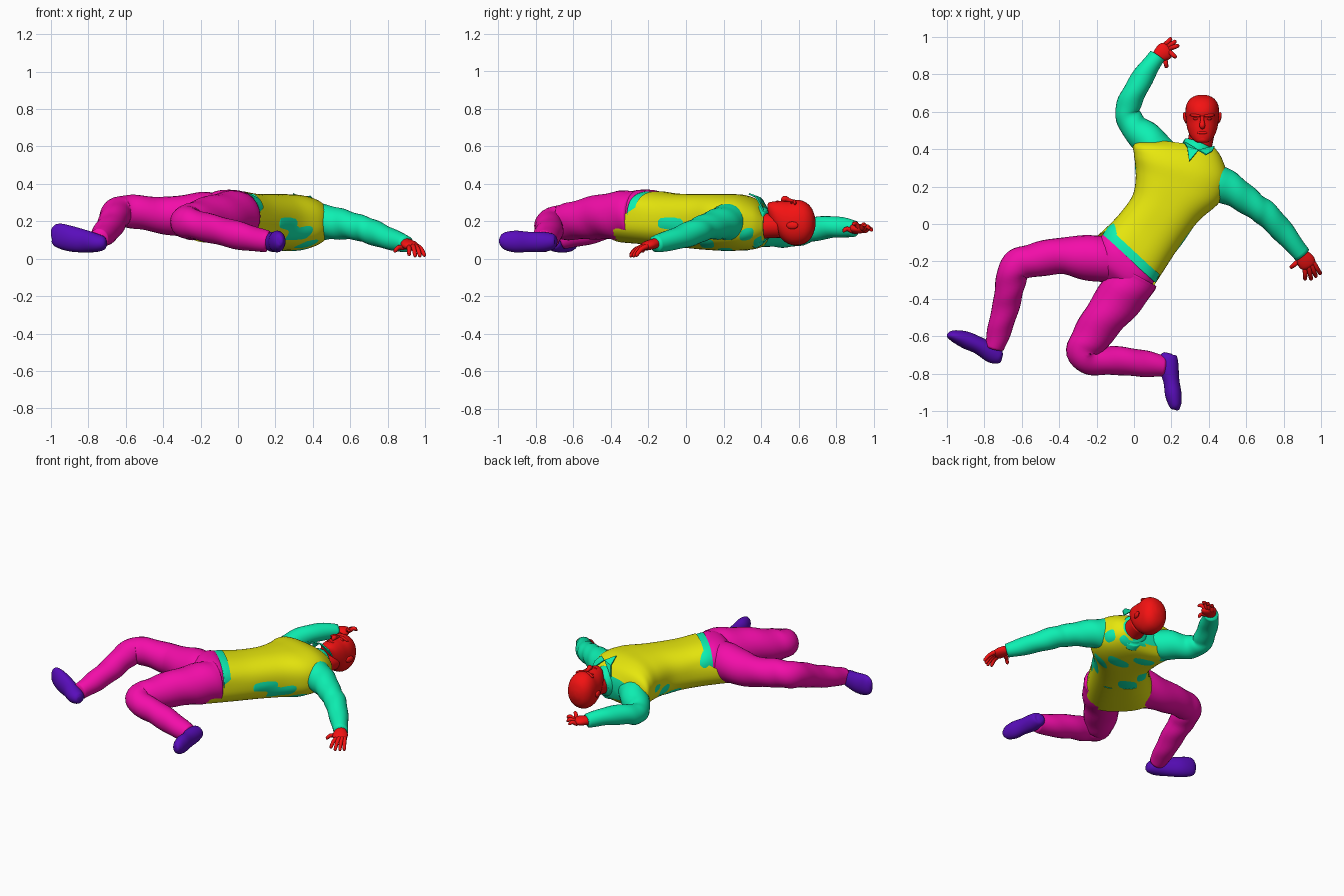
import bpy, bmesh, math
from mathutils import Vector


def mat(name, rgb):
    m = bpy.data.materials.new(name)
    m.diffuse_color = (*rgb, 1)
    return m


SKIN = mat("skin_red", (0.9, 0.006, 0.006))
PINK = mat("trouser_pink", (0.9, 0.004, 0.4))
TEAL = mat("shirt_teal", (0.004, 0.87, 0.45))
YELLOW = mat("vest_yellow", (0.8, 0.8, 0.004))
PURPLE = mat("shoe_purple", (0.1, 0.004, 0.5))


def smooth_rows(rows, steps):
    """Catmull-Rom through rows of numbers."""
    out, n = [], len(rows)
    for i in range(n - 1):
        p = [rows[max(0, min(n - 1, i + k))] for k in (-1, 0, 1, 2)]
        for s in range(steps):
            t = s / steps
            out.append([0.5 * (2 * b + (c - a) * t + (2 * a - 5 * b + 4 * c - d) * t * t
                               + (3 * b - a - 3 * c + d) * t ** 3) for a, b, c, d in zip(*p)])
    out.append(list(rows[-1]))
    return out


def loft(name, rings, material, cap=True):
    bm = bmesh.new()
    vs = [[bm.verts.new(p) for p in r] for r in rings]
    n = len(vs[0])
    for a, b in zip(vs, vs[1:]):
        for j in range(n):
            bm.faces.new((a[j], a[(j + 1) % n], b[(j + 1) % n], b[j]))
    if cap:
        for r in (vs[0], vs[-1]):
            c = bm.verts.new(sum((v.co for v in r), Vector()) / n)
            for j in range(n):
                bm.faces.new((r[j], r[(j + 1) % n], c))
    bmesh.ops.recalc_face_normals(bm, faces=bm.faces)
    for f in bm.faces:
        f.smooth = True
    me = bpy.data.meshes.new(name)
    bm.to_mesh(me)
    bm.free()
    me.materials.append(material)
    ob = bpy.data.objects.new(name, me)
    bpy.context.collection.objects.link(ob)
    return ob


def limb(name, pts, material, steps=6, n=24, fold=0.0):
    """Tube through (x, y, z, half width[, half height])."""
    rows = smooth_rows([p if len(p) == 5 else (*p, p[3]) for p in pts], steps)
    rings = []
    for i, r in enumerate(rows):
        t = Vector(rows[min(i + 1, len(rows) - 1)][:3]) - Vector(rows[max(i - 1, 0)][:3])
        side = t.cross(Vector((0, 0, 1))).normalized()
        up = side.cross(t).normalized()
        ring = []
        for j in range(n):
            a = math.tau * j / n
            k = 1 + fold * math.sin(i * 0.9 + 2 * a)
            ring.append(Vector(r[:3]) + k * (side * r[3] * math.cos(a) + up * r[4] * math.sin(a)))
        rings.append(ring)
    return loft(name, rings, material)


def body(name, secs, material, power=2.5, n=64, cap=True, grow=0.0, patch=0.0):
    """Loft of (left x, y, right x, y, z low, z high, back hem drop, back flare)."""
    rings = []
    for i, r in enumerate(smooth_rows(secs, 6)):
        l, q = Vector((r[0], r[1], 0)), Vector((r[2], r[3], 0))
        c, h = (l + q) / 2, (q - l) / 2
        axis = Vector((h.y, -h.x, 0)).normalized()
        zc, zh = (r[4] + r[5]) / 2, (r[5] - r[4]) / 2
        ring = []
        for j in range(n):
            a = math.tau * j / n
            ca, sa = math.cos(a), math.sin(a)
            u = math.copysign(abs(ca) ** (2 / power), ca)
            v = math.copysign(abs(sa) ** (2 / power), sa)
            k = 1 + grow
            if v < 0.1:
                k += patch * (math.sin(i * 0.4 + a * 3) + 0.6 * math.sin(i * 0.8 - a * 7))
            back = min(1, max(0, (0.35 - v) / 0.8))
            ring.append(c + h * u * (k + r[7] * back) + Vector((0, 0, zc + zh * v * k))
                        + axis * r[6] * back)
        rings.append(ring)
    return loft(name, rings, material, cap)


def ball(name, loc, size, material, rot=(0, 0, 0)):
    bpy.ops.mesh.primitive_uv_sphere_add(segments=20, ring_count=12, location=loc, rotation=rot)
    ob = bpy.context.object
    ob.name, ob.scale = name, size
    ob.data.materials.append(material)
    bpy.ops.object.shade_smooth()
    return ob


# Vest with long back hem (open at the hem), and the shirt below it
torso = [(-.135, -.02, .14, -.275, .085, .36, .21, .2),
         (-.07, .06, .22, -.15, .065, .347, .02, .03),
         (-.005, .16, .34, .01, .05, .345, 0, 0),
         (.01, .28, .46, .12, .043, .345, 0, 0),
         (.0, .37, .5, .24, .045, .34, 0, 0),
         (.005, .43, .47, .35, .06, .305, 0, 0),
         (.12, .45, .43, .41, .1, .25, 0, 0)]
vest = body("vest", torso, YELLOW, cap=False)
body("shirt_body", torso[1:], TEAL, grow=-0.012, patch=0.02)

# Shirt hem band and trouser seat
body("shirt_hem", [(-.17, -.06, .115, -.315, .09, .36, 0, 0),
                   (-.132, -.01, .136, -.268, .1, .354, 0, 0),
                   (-.05, .05, .19, -.15, .11, .32, 0, 0)], TEAL)
body("trouser_seat", [(-.21, -.25, -.03, -.38, .15, .29, 0, 0),
                      (-.21, -.17, .045, -.375, .1, .355, 0, 0),
                      (-.185, -.08, .1, -.325, .085, .368, 0, 0),
                      (-.14, -.03, .11, -.27, .1, .34, 0, 0)], PINK)

# Bent trouser legs
limb("trouser_leg_left", [(-.06, -.19, .22, .12), (-.2, -.185, .23, .125), (-.38, -.17, .23, .1),
                          (-.54, -.195, .25, .09), (-.63, -.225, .25, .085), (-.66, -.31, .225, .08),
                          (-.68, -.42, .18, .073), (-.715, -.55, .135, .066),
                          (-.745, -.66, .105, .052)], PINK, fold=0.025)
limb("trouser_leg_right", [(.0, -.27, .23, .135), (-.05, -.36, .23, .13), (-.15, -.49, .22, .115),
                           (-.24, -.62, .2, .1), (-.272, -.69, .195, .088), (-.22, -.73, .18, .078),
                           (-.1, -.73, .15, .076), (.04, -.745, .115, .072),
                           (.16, -.76, .092, .056)], PINK, fold=0.025)

# Shoes
limb("shoe_left", [(-.705, -.715, .083, .02, .02), (-.72, -.71, .083, .04, .037),
                   (-.76, -.69, .085, .052, .05), (-.83, -.65, .095, .046, .062),
                   (-.9, -.62, .108, .046, .068), (-.96, -.6, .125, .033, .064),
                   (-.99, -.597, .13, .018, .046), (-1, -.597, .13, .005, .01)], PURPLE)
limb("shoe_right", [(.185, -.69, .092, .015, .015), (.183, -.705, .092, .045, .04),
                    (.185, -.76, .09, .053, .053), (.2, -.84, .09, .043, .054),
                    (.21, -.91, .092, .044, .058), (.22, -.965, .095, .034, .047),
                    (.226, -.988, .095, .02, .028), (.226, -.996, .095, .005, .01)], PURPLE)

# Sleeves
limb("sleeve_right", [(.38, .25, .195, .095), (.46, .215, .195, .095), (.55, .165, .185, .082),
                      (.64, .1, .168, .07), (.71, .05, .145, .068), (.8, -.045, .11, .06),
                      (.9, -.165, .078, .045)], TEAL, fold=0.03)
limb("sleeve_left", [(.14, .36, .17, .1), (.085, .44, .155, .092), (.0, .52, .135, .075),
                     (-.035, .6, .135, .066), (-.015, .67, .155, .064), (.05, .79, .17, .058),
                     (.125, .9, .16, .044)], TEAL, fold=0.03)


# Hands: palm plus five curled fingers
def hand(side, wrist, palm, knuckles, tips):
    w, p = Vector(wrist), Vector(palm)
    limb(f"palm_{side}", [(*w, .03, .026), (*w.lerp(p, .5), .042, .027), (*p, .048, .026),
                          (*(p + (p - w) * .5), .042, .021), (*(p + (p - w) * .75), .018, .01)], SKIN, 4, 16)
    for i, (k, t) in enumerate(zip(knuckles, tips)):
        k, t = Vector(k), Vector(t)
        m = k.lerp(t, .5) + Vector((0, 0, .01))
        limb(f"finger_{side}_{i}", [(*p.lerp(k, .6), .014), (*k, .014), (*m, .012),
                                    (*k.lerp(t, .9), .01), (*t, .004)], SKIN, 4, 10)


hand("right", (.895, -.155, .085), (.92, -.2, .072),
     [(.88, -.2, .06), (.915, -.24, .06), (.935, -.235, .065), (.95, -.225, .065), (.96, -.21, .065)],
     [(.835, -.235, .04), (.915, -.3, .02), (.948, -.3, .012), (.975, -.285, .012), (1.0, -.27, .015)])
hand("left", (.12, .89, .16), (.16, .92, .16),
     [(.165, .885, .15), (.19, .92, .165), (.195, .94, .165), (.185, .95, .16), (.165, .955, .15)],
     [(.175, .835, .15), (.225, .89, .19), (.24, .955, .18), (.225, .98, .165), (.2, .995, .155)])

# Head and neck
limb("neck", [(.33, .36, .17, .075), (.35, .42, .175, .067), (.365, .5, .18, .068)], SKIN)
hx = .365
body("head", [(hx - w, y, hx + w, y, lo, hi, 0, 0) for y, w, lo, hi in
              [(.435, .02, .26, .288), (.443, .04, .225, .3), (.47, .064, .165, .306),
               (.51, .08, .105, .308), (.555, .087, .076, .306), (.6, .09, .072, .314),
               (.64, .084, .085, .3), (.67, .064, .115, .27), (.686, .035, .155, .23),
               (.691, .008, .18, .2)]], SKIN, power=2.2, n=32)

# Face features
limb("nose", [(hx, .575, .306, .009), (hx, .55, .312, .011), (hx, .528, .32, .016),
              (hx, .516, .312, .012), (hx, .512, .305, .004)], SKIN, 4, 12)
ball("lips", (hx, .488, .304), (.026, .008, .007), SKIN)
ball("chin", (hx, .455, .288), (.03, .02, .016), SKIN)
for s, tag in ((-1, "left"), (1, "right")):
    ball(f"ear_{tag}", (hx + s * .09, .567, .178), (.012, .032, .02), SKIN, (0, 0, -s * .25))
    ball(f"brow_{tag}", (hx + s * .037, .58, .302), (.034, .008, .01), SKIN, (0, s * .35, s * .1))
    ball(f"eye_{tag}", (hx + s * .036, .562, .298), (.015, .006, .006), SKIN)

# Shirt collar: band round the neck and two pointed flaps
limb("collar_band", [(.325, .36, .175, .09, .12), (.34, .4, .178, .088, .105),
                     (.35, .425, .175, .083, .085)], TEAL)
for tag, pts in (("left", [(.265, .44, .25), (.285, .41, .31), (.295, .335, .347), (.345, .395, .325)]),
                 ("right", [(.43, .415, .25), (.42, .39, .3), (.385, .37, .335), (.345, .395, .325)])):
    me = bpy.data.meshes.new(f"collar_flap_{tag}")
    me.from_pydata(pts, [], [(0, 1, 3), (1, 2, 3)])
    me.materials.append(TEAL)
    ob = bpy.data.objects.new(f"collar_flap_{tag}", me)
    bpy.context.collection.objects.link(ob)
    mod = ob.modifiers.new("thickness", "SOLIDIFY")
    mod.thickness, mod.offset = .008, 0
